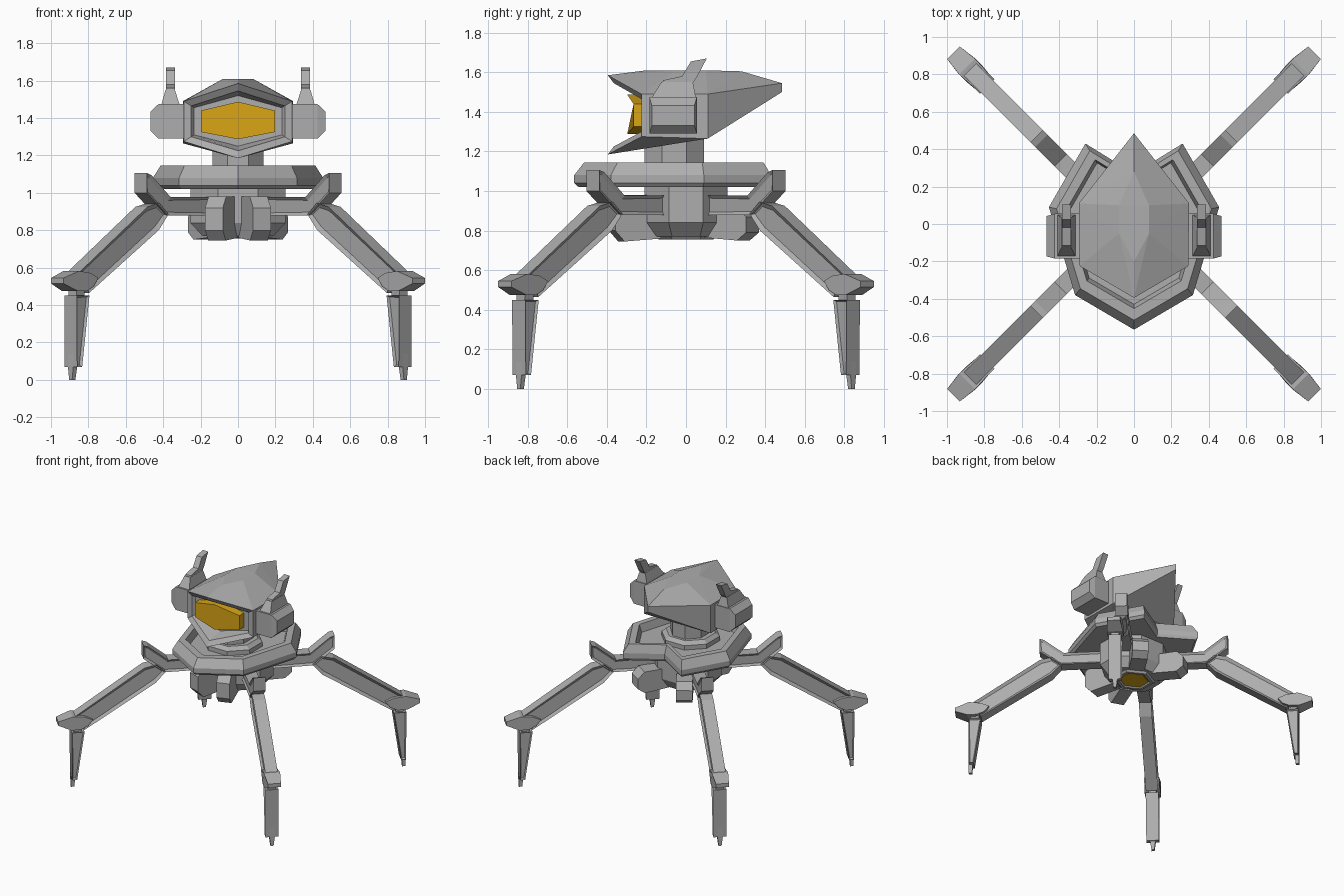
import bpy, bmesh, math
from mathutils import Vector

cube = bpy.data.objects.get("Cube")
if cube:
    bpy.data.objects.remove(cube, do_unlink=True)


def material(name, rgb):
    m = bpy.data.materials.new(name)
    m.use_nodes = True
    m.diffuse_color = (*rgb, 1)
    bsdf = m.node_tree.nodes["Principled BSDF"]
    bsdf.inputs["Base Color"].default_value = (*rgb, 1)
    bsdf.inputs["Roughness"].default_value = 0.7
    return m


GREY = material("armour grey", (0.42, 0.42, 0.42))
GOLD = material("visor gold", (0.70, 0.38, 0.008))


def finish(name, bm, mat=GREY):
    bmesh.ops.recalc_face_normals(bm, faces=bm.faces)
    me = bpy.data.meshes.new(name)
    bm.to_mesh(me)
    bm.free()
    me.materials.append(mat)
    ob = bpy.data.objects.new(name, me)
    bpy.context.collection.objects.link(ob)
    return ob


def add_loft(bm, rings, cap_start=True, cap_end=True):
    """Skin a row of equal-length point rings."""
    rows = [[bm.verts.new(p) for p in ring] for ring in rings]
    n = len(rows[0])
    for a, b in zip(rows, rows[1:]):
        for i in range(n):
            j = (i + 1) % n
            bm.faces.new((a[i], a[j], b[j], b[i]))
    if cap_start:
        bm.faces.new(rows[0])
    if cap_end:
        bm.faces.new(rows[-1])


def loft(name, rings, mat=GREY):
    bm = bmesh.new()
    add_loft(bm, rings)
    return finish(name, bm, mat)


def bar(name, profile, width, origin, direction, inset=0, depth=0, widths=None):
    """Extrude a (distance, height) profile sideways; optionally recess both side panels."""
    d = Vector((direction[0], direction[1], 0)).normalized()
    n = Vector((-d.y, d.x, 0))
    o = Vector((origin[0], origin[1], 0))
    widths = widths or [width] * len(profile)
    bm = bmesh.new()
    add_loft(bm, [[o + d * u + n * (s * w / 2) + Vector((0, 0, z))
                   for (u, z), w in zip(profile, widths)] for s in (-1, 1)])
    bmesh.ops.recalc_face_normals(bm, faces=bm.faces)
    if inset:
        bm.faces.ensure_lookup_table()
        sides = [f for f in bm.faces if abs(f.normal.dot(n)) > 0.9]
        bmesh.ops.inset_individual(bm, faces=sides, thickness=inset, depth=-depth)
    return finish(name, bm)


def polygon(rx, ry, z, n=8, cy=0.0):
    return [(rx * math.cos(math.pi * (2 * i + 1) / n) / math.cos(math.pi / n),
             cy + ry * math.sin(math.pi * (2 * i + 1) / n) / math.cos(math.pi / n), z)
            for i in range(n)]


def hexagon(x, top, upper, lower, bottom, y_mid, y_side):
    """Upright hexagon whose middle points may sit further forward than its sides."""
    return [(0, y_mid, top), (x, y_side, upper), (x, y_side, lower),
            (0, y_mid, bottom), (-x, y_side, lower), (-x, y_side, upper)]


# Collar: chamfered shield with a raised rim, sunken floor and rear notch
half = [(0, -.565), (.315, -.38), (.375, -.18), (.455, .09), (.26, .43), (0, .27)]
outline = half + [(-x, y) for x, y in half[-2:0:-1]]
collar_ring = lambda s, z: [(x * s, y * s, z) for x, y in outline]
loft("collar", [collar_ring(.96, 1.02), collar_ring(1, 1.04), collar_ring(1, 1.08),
                collar_ring(.91, 1.145), collar_ring(.80, 1.145), collar_ring(.76, 1.085)])

# Neck and its base
loft("neck", [polygon(.135, .15, 1.06, 8, -.06), polygon(.135, .15, 1.29, 8, -.06)])
loft("neck_base", [polygon(.20, .20, 1.07, 8, -.06), polygon(.20, .20, 1.12, 8, -.06),
                   polygon(.17, .17, 1.145, 8, -.06)])

# Lower body with the belly sensor
loft("body", [polygon(.19, .17, .77), polygon(.255, .21, .84), polygon(.255, .21, 1.04)])
loft("belly_sensor_frame", [polygon(.15, .14, .78, 6), polygon(.13, .12, .755, 6),
                            polygon(.11, .10, .755, 6), polygon(.10, .09, .768, 6)])
loft("belly_sensor", [polygon(.098, .088, .769, 6), polygon(.098, .088, .761, 6)], GOLD)

# Pods hanging around the body
front_pod = [(.15, .98), (.34, .98), (.395, .92), (.395, .80), (.345, .745), (.15, .76)]
back_pod = [(.15, .92), (.35, .92), (.40, .87), (.40, .79), (.345, .75), (.15, .765)]
for s, side in ((1, "left"), (-1, "right")):
    bar("front_pod_" + side, front_pod, .10, (0, 0),
        (s * math.sin(math.radians(19)), -math.cos(math.radians(19))))
    bar("back_pod_" + side, back_pod, .12, (0, 0),
        (s * math.sin(math.radians(33)), math.cos(math.radians(33))))

# Head: faceted hull with the prow opened into a framed recess
rim = hexagon(.29, 1.585, 1.49, 1.275, 1.185, -.395, -.225)
centre_points = [(0, -.20, 1.61), (0, .28, 1.605), (0, .485, 1.545), (0, .485, 1.50)]
side_points = [(.08, -.05, 1.61), (.08, .10, 1.61), (.295, .11, 1.49), (.295, .11, 1.265)]
bm = bmesh.new()
for p in rim + centre_points + side_points + [(-x, y, z) for x, y, z in side_points]:
    bm.verts.new(p)
bmesh.ops.convex_hull(bm, input=bm.verts[:])
bm.normal_update()
on_rim = lambda v: any((v.co - Vector(p)).length < 1e-5 for p in rim)
prow = [f for f in bm.faces if f.normal.y < -.3 and all(on_rim(v) for v in f.verts)]
bmesh.ops.delete(bm, geom=prow, context='FACES')
add_loft(bm, [rim, hexagon(.25, 1.545, 1.465, 1.30, 1.225, -.365, -.225),
              hexagon(.235, 1.52, 1.455, 1.31, 1.25, -.225, -.205)], cap_start=False)
bmesh.ops.remove_doubles(bm, verts=bm.verts, dist=1e-4)
finish("head", bm)

# Visor
loft("visor", [hexagon(.197, 1.487, 1.44, 1.325, 1.287, -.21, -.19),
               hexagon(.197, 1.487, 1.44, 1.325, 1.287, -.297, -.265)], GOLD)


# Ear pods with swept fins
def rect(x0, x1, y0, y1, z):
    return [(x0, y0, z), (x1, y0, z), (x1, y1, z), (x0, y1, z)]


fin = [(-.155, 1.47), (-.115, 1.56), (-.02, 1.58), (.025, 1.655), (.105, 1.67),
       (.055, 1.575), (.03, 1.54), (.045, 1.47)]
for s, side in ((1, "left"), (-1, "right")):
    pod = []
    for x, g in ((.25, 0), (.425, 0), (.468, .042)):
        pod.append([(s * x, -.185 + g * .3, 1.29 + g), (s * x, .055 - g * .3, 1.29 + g),
                    (s * x, .055 - g * .3, 1.475 - g), (s * x, -.185 + g * .3, 1.475 - g)])
    loft("ear_pod_" + side, pod)
    loft("fin_base_" + side, [rect(s * .312, s * .41, -.175, .05, 1.47),
                              rect(s * .337, s * .388, -.125, .035, 1.55)])
    bar("fin_" + side, fin, .048, (s * .362, 0), (0, 1))

# Four legs set on the diagonals
arm = [(.15, .88), (.51, .88), (.665, 1.0), (.665, 1.107), (.63, 1.095), (.484, .977), (.15, .977)]
thigh = [(.50, .885), (.575, .80), (1.10, .465), (1.175, .575), (.66, .925), (.57, .945)]
knee = [(1.04, .545), (1.075, .50), (1.13, .475), (1.20, .475), (1.295, .515),
        (1.295, .545), (1.19, .582), (1.10, .572)]
shin_core = [(1.115, .49), (1.165, .07), (1.17, 0), (1.195, 0), (1.195, .07), (1.18, .49)]
shin_shell = [(1.10, .45), (1.155, .07), (1.192, .07), (1.195, .45)]
for sx, side in ((1, "left"), (-1, "right")):
    for sy, end in ((-1, "front"), (1, "back")):
        tag = "_%s_%s" % (end, side)
        o, d = (sx * .05, 0), (sx, sy)
        bar("leg_arm" + tag, arm, .092, o, d, .018, .012)
        bar("thigh" + tag, thigh, .092, o, d, .024, .016)
        bar("knee" + tag, knee, .095, o, d,
            widths=[.11, .11, .12, .12, .095, .095, .12, .11])
        bar("shin_core" + tag, shin_core, .04, o, d, widths=[.06, .04, .022, .022, .04, .06])
        bar("shin_shell" + tag, shin_shell, .095, o, d, .012, .014)
